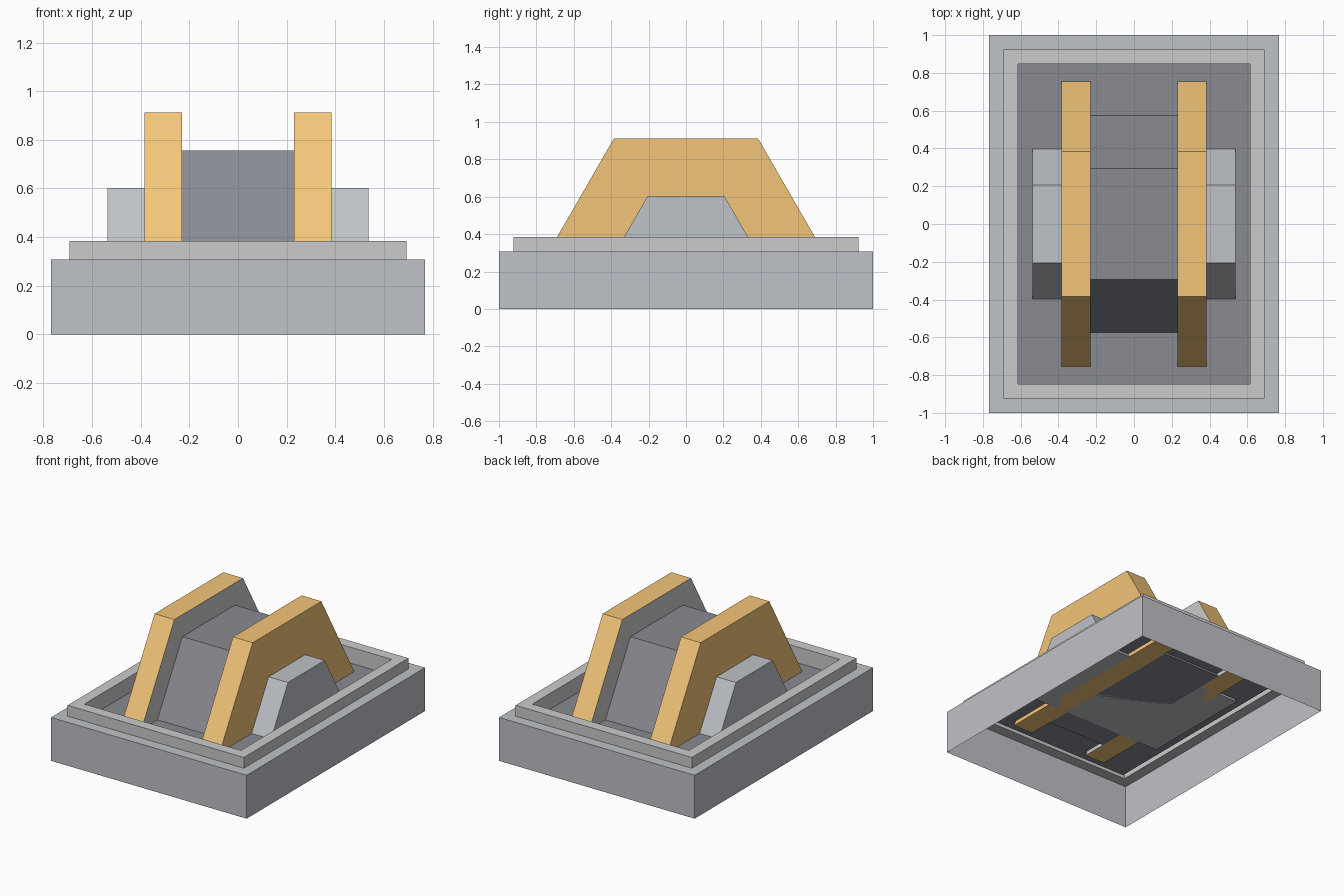
import bpy, bmesh
from math import cos, sin, pi

if "Cube" in bpy.data.objects:
    bpy.data.objects.remove(bpy.data.objects["Cube"])


def material(name, rgb):
    m = bpy.data.materials.new(name)
    m.diffuse_color = (*rgb, 1)
    m.use_nodes = True
    m.node_tree.nodes["Principled BSDF"].inputs["Base Color"].default_value = m.diffuse_color
    return m


gold = material("gold", (0.90, 0.56, 0.19))
light = material("light_grey", (0.68, 0.68, 0.68))
mid = material("mid_grey", (0.52, 0.54, 0.57))
dark = material("dark_grey", (0.25, 0.26, 0.29))


def finish(bm, name, *mats):
    mesh = bpy.data.meshes.new(name)
    bm.to_mesh(mesh)
    bm.free()
    for m in mats:
        mesh.materials.append(m)
    obj = bpy.data.objects.new(name, mesh)
    bpy.context.collection.objects.link(obj)
    return obj


def stepped_shell(name, rings, mat):
    """Thin walls joining rectangles given as (half x, half y, z)."""
    bm = bmesh.new()
    loops = [[bm.verts.new((sx * x, sy * y, z))
              for sx, sy in ((-1, -1), (1, -1), (1, 1), (-1, 1))]
             for x, y, z in rings]
    for a, b in zip(loops, loops[1:]):
        for i in range(4):
            j = (i + 1) % 4
            bm.faces.new((a[i], a[j], b[j], b[i]))
    return finish(bm, name, mat)


AXIS_Z = 0.245


def half_hex(name, x0, x1, radius, mat, cap_x=None):
    """Upper half of a hexagonal cylinder lying along x; cap_x turns one end grey."""
    bm = bmesh.new()
    prof = [(radius * cos(k * pi / 3), AXIS_Z + radius * sin(k * pi / 3)) for k in range(4)]
    a = [bm.verts.new((x0, y, z)) for y, z in prof]
    b = [bm.verts.new((x1, y, z)) for y, z in prof]
    bm.faces.new(a[::-1])
    bm.faces.new(b)
    for i in range(4):
        j = (i + 1) % 4
        bm.faces.new((a[i], a[j], b[j], b[i]))
    bmesh.ops.recalc_face_normals(bm, faces=bm.faces)
    if cap_x is not None:
        for f in bm.faces:
            if all(abs(v.co.x - cap_x) < 1e-4 for v in f.verts):
                f.material_index = 1
    return finish(bm, name, mat, light)


# Tray: open-bottomed skirt with a ledge, raised rim and recessed floor
stepped_shell("base_skirt", [(0.768, 1.0, 0), (0.768, 1.0, 0.308), (0.692, 0.923, 0.308)], mid)
stepped_shell("raised_rim", [(0.692, 0.923, 0.308), (0.692, 0.923, 0.385),
                             (0.615, 0.846, 0.385), (0.615, 0.846, 0.272)], light)
bm = bmesh.new()
bm.faces.new([bm.verts.new((x, y, 0.272)) for x, y in
              ((-0.615, -0.846), (0.615, -0.846), (0.615, 0.846), (-0.615, 0.846))])
finish(bm, "recessed_floor", dark)

# Half-sunk hexagonal spool: core, two gold flanges and axle ends
half_hex("spool_core", -0.23, 0.23, 0.59, dark)
for side, label in ((-1, "left"), (1, "right")):
    x0, x1 = sorted((side * 0.23, side * 0.385))
    half_hex(label + "_flange", x0, x1, 0.77, gold, cap_x=side * 0.23)
half_hex("axle", -0.537, 0.537, 0.412, mid)
